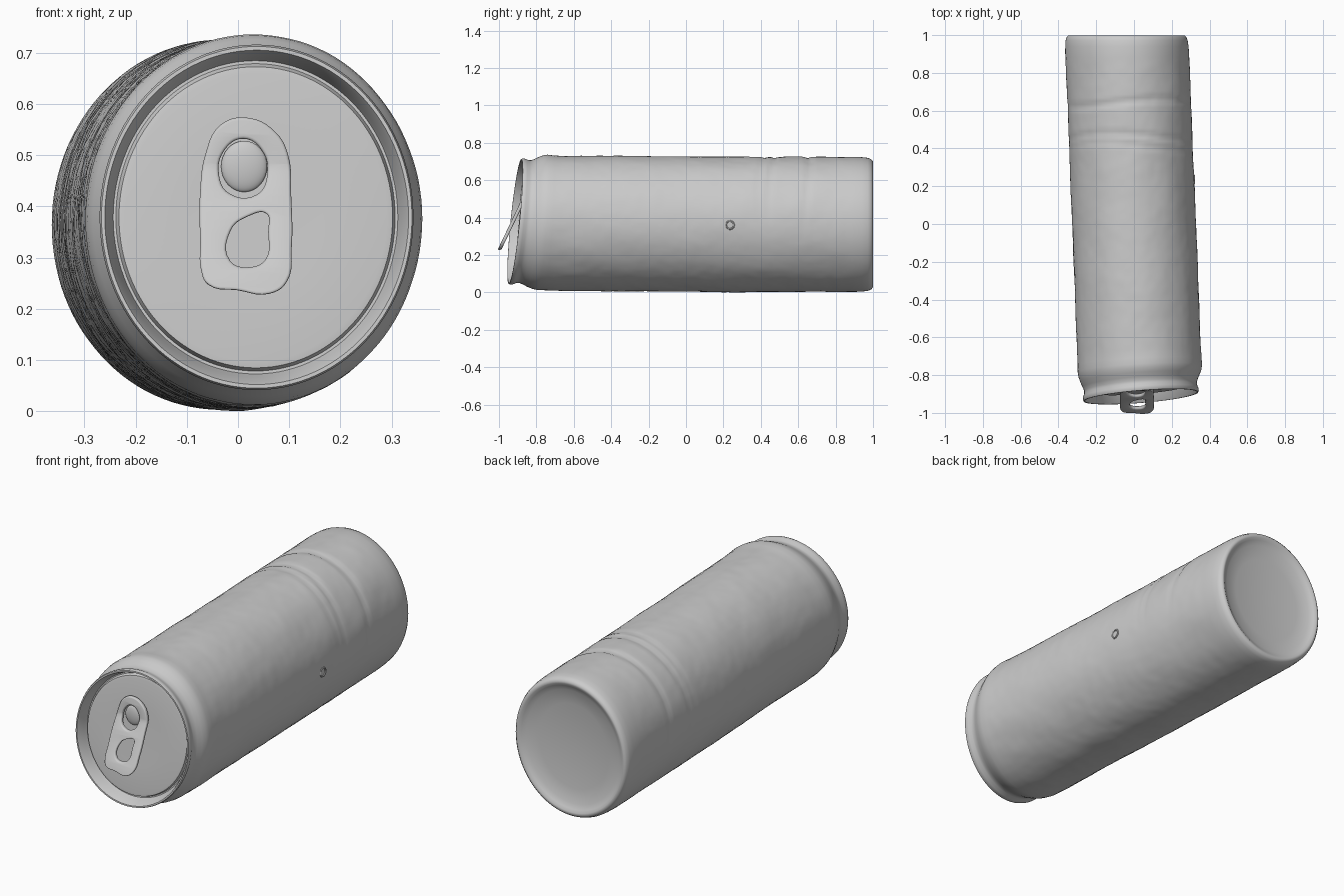
import bpy, bmesh, math
from mathutils import Vector, noise

if "Cube" in bpy.data.objects:
    bpy.data.objects.remove(bpy.data.objects["Cube"])

RX, RZ, CZ = 0.328, 0.361, 0.368   # slightly squashed cross-section
SEG = 112


def finish(obj, angle=40):
    bpy.ops.object.select_all(action='DESELECT')
    obj.select_set(True)
    bpy.context.view_layer.objects.active = obj
    bpy.ops.object.shade_smooth_by_angle(angle=math.radians(angle))


def dents(y, a):
    """Small crumples and ring creases on the side wall, as a radius offset."""
    fade = min(1, max(0, (0.92 - y) / 0.1)) * min(1, max(0, (y + 0.8) / 0.1))
    p = Vector((math.cos(a) * 2.5, y * 5, math.sin(a) * 2.5))
    d = 0.003 * noise.noise(p) + 0.0012 * noise.noise(p * 4)
    for yc, depth in ((0.64, 0.006), (0.46, 0.005), (0.41, 0.003)):
        line = yc + 0.02 * math.sin(2 * a + yc * 9)
        d -= depth * max(0, math.sin(a) + 0.3) * math.exp(-((y - line) / 0.014) ** 2)
    return d * fade


# Can: profile rows of (y, radius factor, tilt weight), base to lid
base = [(0.962, 0.3, 0), (0.968, 0.6, 0), (0.978, 0.8, 0), (0.99, 0.87, 0),
        (0.998, 0.905, 0), (0.999, 0.935, 0), (0.99, 0.965, 0), (0.972, 0.985, 0),
        (0.94, 0.995, 0)]
wall = [(0.9 - 1.6 * i / 90, 1.0, max(0, i / 90 - 0.5)) for i in range(91)]
front = [(-0.73, 1.0, 0.6), (-0.765, 1.003, 0.7), (-0.79, 0.992, 0.8),
         (-0.815, 0.965, 0.9), (-0.84, 0.93, 1), (-0.86, 0.908, 1),
         (-0.875, 0.91, 1), (-0.89, 0.928, 1), (-0.905, 0.935, 1),
         (-0.914, 0.925, 1), (-0.914, 0.905, 1), (-0.903, 0.89, 1),
         (-0.875, 0.865, 1), (-0.855, 0.848, 1), (-0.855, 0.832, 1),
         (-0.87, 0.815, 1), (-0.872, 0.78, 1), (-0.868, 0.4, 1)]

bm = bmesh.new()


def can_point(y, s, w, a):
    r = s + dents(y, a) / RX
    dx, dz = RX * r * math.cos(a), RZ * r * math.sin(a)
    return (-0.04 * y + dx, y + w * (0.08 * dx + 0.1 * dz), CZ + 0.015 * w + dz)


rings = [[bm.verts.new(can_point(y, s, w, 2 * math.pi * i / SEG)) for i in range(SEG)]
         for y, s, w in base + wall + front]
back_pole = bm.verts.new(can_point(0.958, 0, 0, 0))
lid_pole = bm.verts.new(can_point(-0.868, 0, 1, 0))
for i in range(SEG):
    j = (i + 1) % SEG
    for r0, r1 in zip(rings, rings[1:]):
        bm.faces.new((r0[i], r0[j], r1[j], r1[i]))
    bm.faces.new((back_pole, rings[0][j], rings[0][i]))
    bm.faces.new((lid_pole, rings[-1][i], rings[-1][j]))
bmesh.ops.recalc_face_normals(bm, faces=bm.faces)
low = min(v.co.z for v in bm.verts)
bmesh.ops.translate(bm, verts=bm.verts, vec=(0, 0, -low))
mesh = bpy.data.meshes.new("can_body")
bm.to_mesh(mesh)
bm.free()
can = bpy.data.objects.new("can_body", mesh)
bpy.context.collection.objects.link(can)
finish(can, 50)

# Pull tab: outline with finger hole and rivet opening, drawn in x-z and bent outward
outline = [(-0.055, 0.252), (0.0, 0.242), (0.06, 0.235), (0.09, 0.255), (0.099, 0.32),
           (0.098, 0.42), (0.092, 0.5), (0.07, 0.54), (0.02, 0.567), (-0.03, 0.555),
           (-0.058, 0.5), (-0.068, 0.43), (-0.068, 0.33), (-0.066, 0.275)]
finger_hole = [(-0.02, 0.29), (0.03, 0.276), (0.06, 0.295), (0.065, 0.35),
               (0.06, 0.39), (0.015, 0.385), (-0.02, 0.355)]
rivet_hole = [(-0.02, 0.42), (0.04, 0.418), (0.063, 0.46), (0.05, 0.515),
              (0.01, 0.538), (-0.03, 0.515), (-0.043, 0.46)]
curve = bpy.data.curves.new("pull_tab", 'CURVE')
curve.dimensions, curve.fill_mode = '2D', 'BOTH'
curve.extrude, curve.bevel_depth, curve.bevel_resolution = 0.004, 0.006, 2
curve.resolution_u = 5
for pts in (outline, finger_hole, rivet_hole):
    sp = curve.splines.new('BEZIER')
    sp.bezier_points.add(len(pts) - 1)
    sp.use_cyclic_u = True
    for bp, (x, z) in zip(sp.bezier_points, pts):
        bp.co = (x, z, 0)
        bp.handle_left_type = bp.handle_right_type = 'AUTO'
tab = bpy.data.objects.new("pull_tab", curve)
bpy.context.collection.objects.link(tab)
bpy.ops.object.select_all(action='DESELECT')
tab.select_set(True)
bpy.context.view_layer.objects.active = tab
bpy.ops.object.convert(target='MESH')
tab = bpy.context.object
bm = bmesh.new()
bm.from_mesh(tab.data)
bmesh.ops.remove_doubles(bm, verts=bm.verts, dist=0.0002)
bmesh.ops.bisect_plane(bm, geom=bm.verts[:] + bm.edges[:] + bm.faces[:],
                       plane_co=(0, 0.482, 0), plane_no=(0, 1, 0))
for v in bm.verts:
    x, z, t = v.co
    y = min(-0.989 + 0.48 * (z - 0.245), -0.876 + 0.1 * (z - 0.5))
    v.co = (x, y - t, z)
bm.to_mesh(tab.data)
bm.free()
finish(tab)

# Rivet: low dome inside the upper tab opening
bpy.ops.mesh.primitive_uv_sphere_add(segments=32, ring_count=16, radius=1,
                                     location=(0.012, -0.866, 0.478))
rivet = bpy.context.object
rivet.name = "rivet"
rivet.scale = (0.045, 0.014, 0.05)
finish(rivet)

# Small ring-shaped scuff on the right side wall
bpy.ops.mesh.primitive_torus_add(major_radius=0.021, minor_radius=0.005, major_segments=28,
                                 minor_segments=8, location=(0.318, 0.235, 0.36),
                                 rotation=(0, math.pi / 2, -0.04))
scuff = bpy.context.object
scuff.name = "side_scuff"
finish(scuff)
